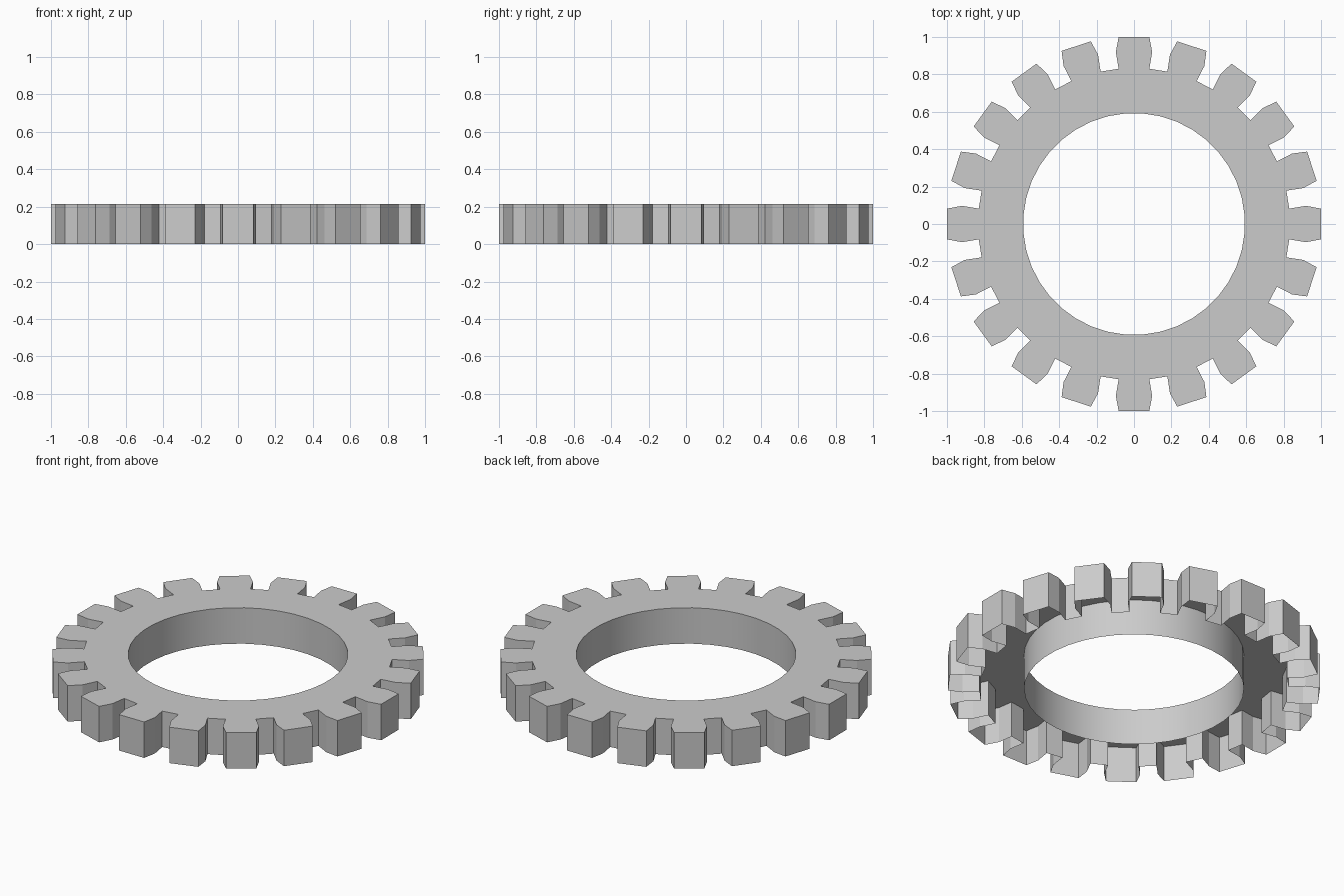
import bpy, bmesh
from math import cos, sin, pi

if "Cube" in bpy.data.objects:
    bpy.data.objects.remove(bpy.data.objects["Cube"])

TEETH, HEIGHT, HOLE_R = 20, 0.214, 0.593
# half tooth profile: (distance along tooth axis, half width)
ROOT, WIDE, TIP = (0.83, 0.082), (0.92, 0.097), (1.0, 0.082)

bm = bmesh.new()


def column(x, y, a):
    """Bottom and top vertex of one profile corner, turned by angle a."""
    px, py = x * cos(a) - y * sin(a), x * sin(a) + y * cos(a)
    return bm.verts.new((px, py, 0)), bm.verts.new((px, py, HEIGHT))


def wall(a, b):
    f = bm.faces.new((a[0], b[0], b[1], a[1]))
    return f


def cap(*cols):
    bm.faces.new([c[1] for c in cols])


# Corner columns of every tooth and of the hole
half = pi / TEETH / 2
outer, inner = [], []
for i in range(TEETH):
    a = 2 * pi * i / TEETH
    right = [(x, -y) for x, y in (ROOT, WIDE, TIP)]
    left = [TIP, WIDE, ROOT]
    outer.append([column(x, y, a) for x, y in right + left])
    inner.append([column(HOLE_R, 0, a + s * half) for s in (-1, 1)])

# Open-bottomed shell: outer walls, hole wall and top face
for i in range(TEETH):
    t, h = outer[i], inner[i]
    t2, h2 = outer[(i + 1) % TEETH], inner[(i + 1) % TEETH]
    for p, q in zip(t, t[1:] + [t2[0]]):
        wall(p, q)
    wall(h[1], h[0]).smooth = True
    wall(h2[0], h[1]).smooth = True
    cap(*t)
    cap(h[0], t[0], t[5], h[1])
    cap(h[1], t[5], t2[0], h2[0])

# Hard edge around the top of the hole
for e in bm.edges:
    if len(e.link_faces) == 2 and e.calc_face_angle(0) > 0.4:
        e.smooth = False

mesh = bpy.data.meshes.new("gear_ring")
bm.to_mesh(mesh)
bm.free()
gear = bpy.data.objects.new("gear_ring", mesh)
bpy.context.collection.objects.link(gear)
